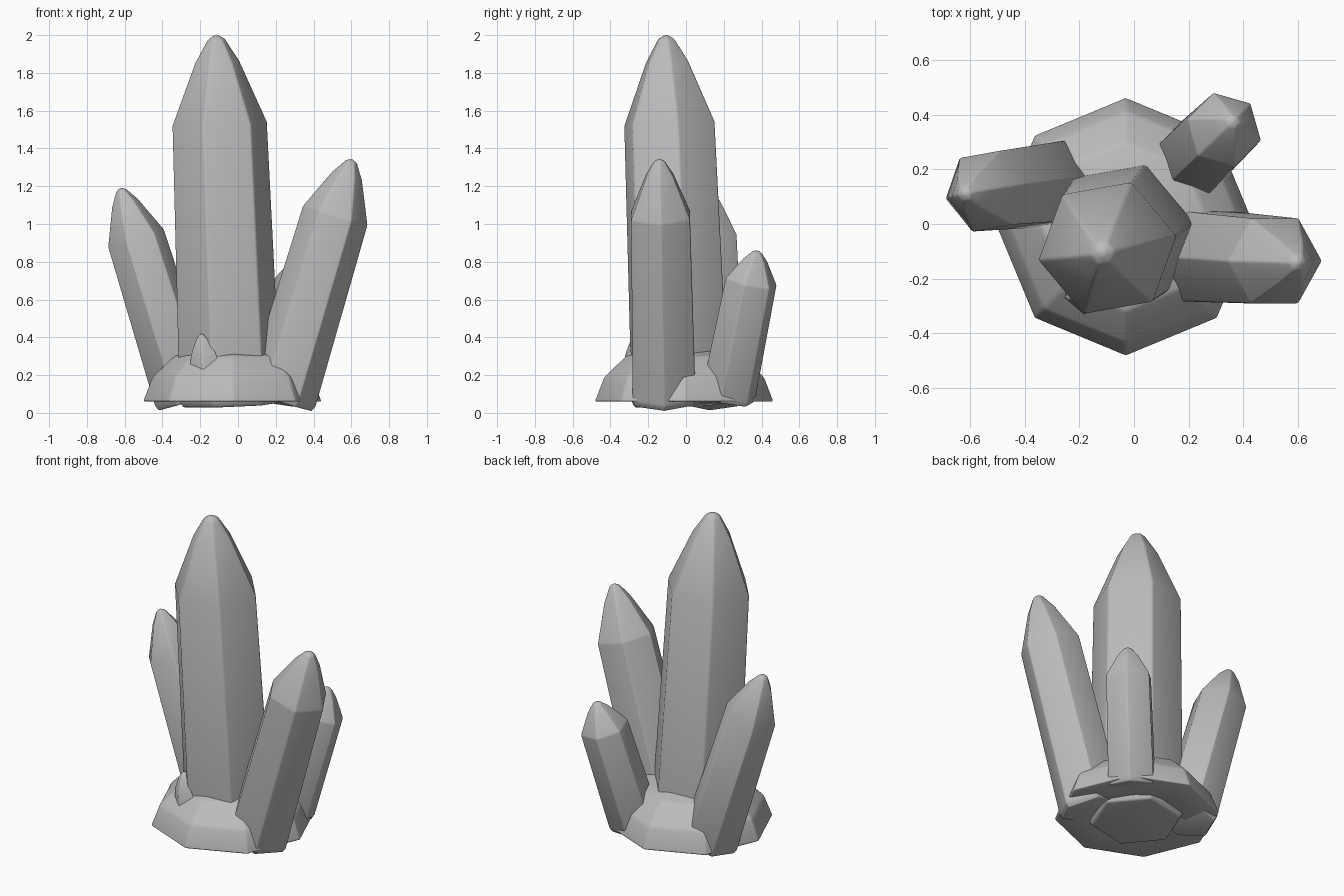
import bpy, bmesh, math
from mathutils import Vector, Matrix

cube = bpy.data.objects.get("Cube")
if cube:
    bpy.data.objects.remove(cube)

stone = bpy.data.materials.new("stone grey")
stone.use_nodes = True
GREY = (0.5, 0.5, 0.51, 1)
stone.diffuse_color = GREY
stone.node_tree.nodes["Principled BSDF"].inputs["Base Color"].default_value = GREY


def lathe(name, rings, sides, turn, matrix, bevel):
    """Faceted solid from (radius, height) rings, softened with a bevel."""
    bm = bmesh.new()
    loops = []
    for r, h in rings:
        loop = []
        for i in range(sides):
            a = math.radians(turn) + math.tau * i / sides
            loop.append(bm.verts.new((r * math.cos(a), r * math.sin(a), h)))
        loops.append(loop)
    for low, high in zip(loops, loops[1:]):
        for i in range(sides):
            j = (i + 1) % sides
            bm.faces.new((low[i], low[j], high[j], high[i]))
    bm.faces.new(loops[0][::-1])
    bm.faces.new(loops[-1])
    for f in bm.faces:
        f.smooth = True
    mesh = bpy.data.meshes.new(name)
    bm.to_mesh(mesh)
    bm.free()
    mesh.materials.append(stone)
    obj = bpy.data.objects.new(name, mesh)
    obj.matrix_world = matrix
    bpy.context.collection.objects.link(obj)
    mod = obj.modifiers.new("soft edges", "BEVEL")
    mod.width = bevel
    mod.segments = 3
    mod.limit_method = "ANGLE"
    mod.angle_limit = math.radians(20)
    return obj


def crystal(name, foot, shoulder, r_foot, r_shoulder, tip, turn, bevel):
    """Six-sided leaning shard with a blunt point."""
    foot, shoulder = Vector(foot), Vector(shoulder)
    axis = shoulder - foot
    lean = Vector((0, 0, 1)).rotation_difference(axis).to_matrix().to_4x4()
    n = axis.length
    rings = [(r_foot * 0.93, 0), (r_foot, 0.03), (r_shoulder, n),
             (r_shoulder * 0.47, n + tip * 0.7),
             (r_shoulder * 0.18, n + tip * 0.96),
             (r_shoulder * 0.05, n + tip)]
    return lathe(name, rings, 6, turn, Matrix.Translation(foot) @ lean, bevel)


# Crystals
crystal("main_crystal", (-0.04, -0.03, 0.04), (-0.097, -0.088, 1.53),
        0.275, 0.256, 0.47, 10, 0.022)
crystal("left_crystal", (0.22, -0.115, 0.06), (0.515, -0.135, 1.045),
        0.192, 0.18, 0.31, 0, 0.016)
crystal("right_crystal", (-0.27, 0.15, 0.06), (-0.54, 0.12, 0.925),
        0.172, 0.158, 0.277, 10, 0.016)
crystal("back_crystal", (0.2, 0.22, 0.07), (0.33, 0.345, 0.695),
        0.15, 0.142, 0.17, 45, 0.016)

# Rock base
lathe("rock_base", [(0.22, 0.08), (0.3, 0.06), (0.475, 0.06), (0.425, 0.19),
                    (0.31, 0.30), (0.15, 0.34)],
      8, 90, Matrix.Translation((-0.03, -0.01, 0)), 0.012)

# Small chip against the main crystal
crystal("small_chip", (-0.16, -0.23, 0.2), (-0.18, -0.25, 0.32),
        0.1, 0.075, 0.1, 20, 0.01)
